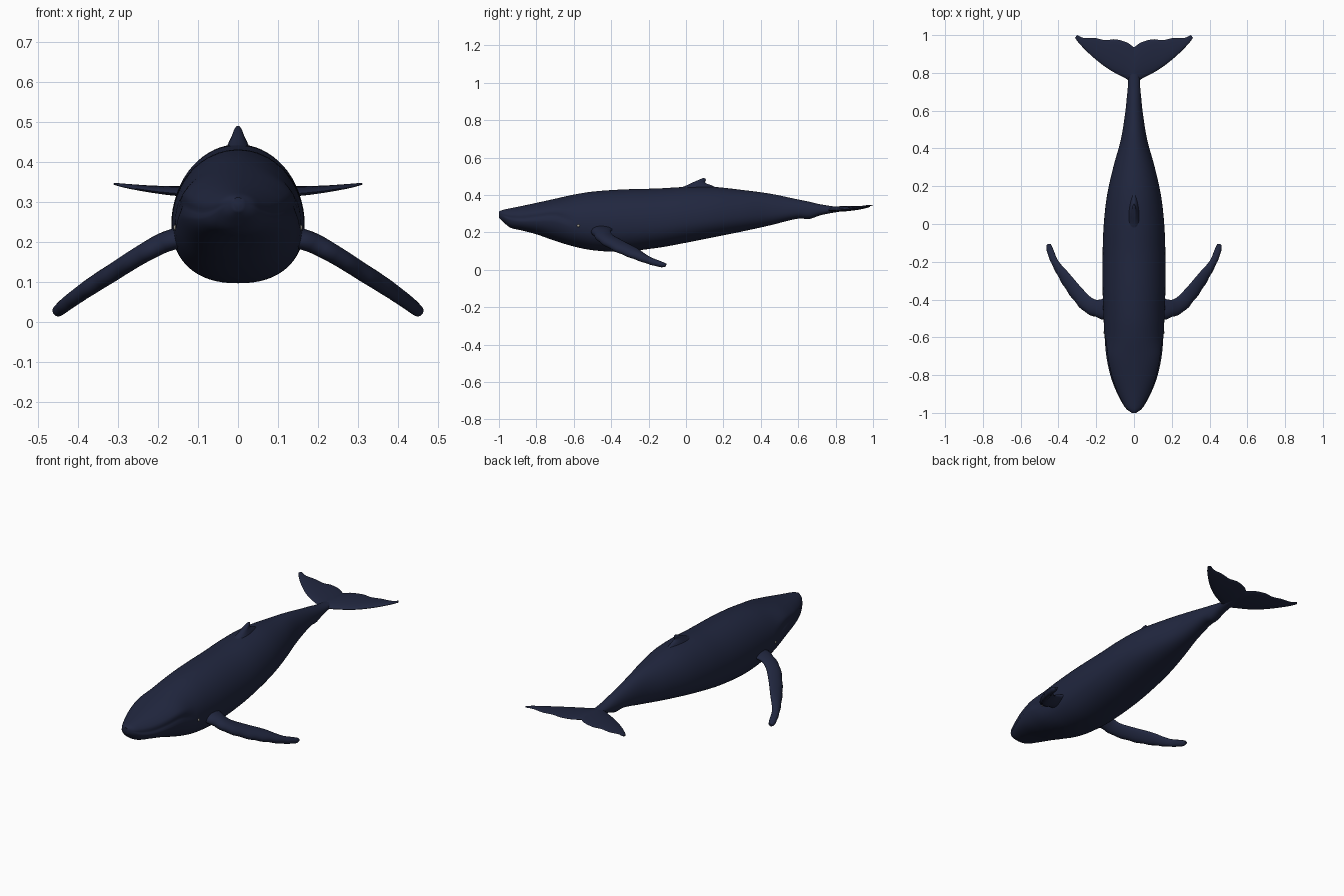
import bpy, bmesh, math
from mathutils import Vector


def material(name, rgb):
    m = bpy.data.materials.new(name)
    m.diffuse_color = (*rgb, 1)
    return m


SKIN = material("dark_skin", (0.015, 0.02, 0.05))
PALE = material("pale_eye", (0.35, 0.33, 0.28))


def sample(rows, u):
    """Smooth (cubic Hermite) interpolation of rows keyed by their first value."""
    n = len(rows)
    i = max(k for k in range(n - 1) if k == 0 or rows[k][0] <= u)
    a, b = rows[i], rows[i + 1]
    p, q = rows[max(i - 1, 0)], rows[min(i + 2, n - 1)]
    h = b[0] - a[0]
    t = (u - a[0]) / h
    out = []
    for k in range(1, len(a)):
        ma = (b[k] - p[k]) / (b[0] - p[0]) * h
        mb = (q[k] - a[k]) / (q[0] - a[0]) * h
        out.append((2*t**3 - 3*t*t + 1) * a[k] + (t**3 - 2*t*t + t) * ma
                   + (3*t*t - 2*t**3) * b[k] + (t**3 - t*t) * mb)
    return out


def loft(name, rings, mirror=False, angle=40):
    bm = bmesh.new()
    vs = [[bm.verts.new(p) for p in r] for r in rings]
    n = len(vs[0])
    for a, b in zip(vs, vs[1:]):
        for j in range(n):
            bm.faces.new((a[j], a[(j + 1) % n], b[(j + 1) % n], b[j]))
    bm.faces.new(vs[0])
    bm.faces.new(vs[-1])
    bmesh.ops.recalc_face_normals(bm, faces=bm.faces)
    me = bpy.data.meshes.new(name)
    bm.to_mesh(me)
    bm.free()
    ob = bpy.data.objects.new(name, me)
    bpy.context.collection.objects.link(ob)
    me.materials.append(SKIN)
    if mirror:
        ob.modifiers.new("mirror", 'MIRROR')
    bpy.ops.object.select_all(action='DESELECT')
    ob.select_set(True)
    bpy.context.view_layer.objects.active = ob
    bpy.ops.object.shade_smooth_by_angle(angle=math.radians(angle))
    return ob


def blade(name, rows, normal, mirror=False, steps=28, sides=20, bumps=0.0):
    """Flattened limb; rows: u, leading xyz, trailing xyz, half thickness."""
    nrm = Vector(normal).normalized()
    rings = []
    u0, u1 = rows[0][0], rows[-1][0]
    for s in range(steps + 1):
        u = u0 + (u1 - u0) * s / steps
        v = sample(rows, u)
        lead, trail, th = Vector(v[:3]), Vector(v[3:6]), v[6]
        lead += (lead - trail) * bumps * math.sin(s * 1.6)
        mid, half = (lead + trail) / 2, (lead - trail) / 2
        ring = []
        for j in range(sides):
            a = 2 * math.pi * j / sides
            fat = 0.8 + 0.25 * math.cos(a)
            ring.append(mid + half * math.cos(a) + nrm * th * fat * math.sin(a))
        rings.append(ring)
    return loft(name, rings, mirror, 60)


# Body: y, top z, bottom z, half width, z of widest line (the mouth on the head)
BODY = [
    (-1.0, 0.312, 0.278, 0.012, 0.298),
    (-0.98, 0.320, 0.258, 0.040, 0.290),
    (-0.94, 0.329, 0.226, 0.067, 0.276),
    (-0.88, 0.341, 0.211, 0.097, 0.270),
    (-0.80, 0.358, 0.190, 0.126, 0.277),
    (-0.70, 0.380, 0.155, 0.147, 0.284),
    (-0.60, 0.402, 0.125, 0.156, 0.252),
    (-0.50, 0.418, 0.105, 0.161, 0.245),
    (-0.35, 0.429, 0.097, 0.166, 0.245),
    (-0.15, 0.435, 0.118, 0.166, 0.250),
    (0.0, 0.443, 0.145, 0.160, 0.265),
    (0.15, 0.443, 0.175, 0.143, 0.280),
    (0.30, 0.427, 0.205, 0.110, 0.295),
    (0.45, 0.407, 0.238, 0.069, 0.305),
    (0.60, 0.376, 0.274, 0.045, 0.315),
    (0.66, 0.364, 0.272, 0.039, 0.315),
    (0.72, 0.350, 0.292, 0.033, 0.320),
    (0.82, 0.336, 0.311, 0.026, 0.323),
    (0.92, 0.336, 0.326, 0.008, 0.331),
]
rings, SIDES = [], 64
for s in range(121):
    y = -1 + 1.92 * (s / 120) ** 1.25
    top, bot, w, zm = sample(BODY, y)
    head = max(0.0, min(1.0, (-0.58 - y) / 0.08)) * min(1.0, (y + 1) / 0.04)
    ring = []
    for j in range(SIDES):
        a = 2 * math.pi * j / SIDES
        c, sn = math.cos(a), math.sin(a)
        e = 1.0 if sn >= 0 else 0.87
        x = w * math.copysign(abs(c) ** e, c)
        z = zm + ((top - zm) * sn if sn > 0 else -(zm - bot) * abs(sn) ** e)
        # Mouth crease: upper jaw sits just inside the lower lip
        k = min(j, SIDES // 2 - j) if j <= SIDES // 2 else 9
        x *= 1 - head * {0: 0.045, 1: 0.06, 2: 0.035, 3: 0.02}.get(k, 0)
        ring.append((x, y, z))
    rings.append(ring)
loft("body", rings, angle=50)

# Dorsal fin: small swept hook
blade("dorsal_fin", [
    (0, 0, -0.10, 0.415, 0, 0.22, 0.405, 0.050),
    (1, 0, -0.01, 0.446, 0, 0.15, 0.446, 0.030),
    (2, 0, 0.04, 0.469, 0, 0.105, 0.464, 0.018),
    (3, 0, 0.075, 0.484, 0, 0.106, 0.480, 0.011),
    (4, 0, 0.093, 0.491, 0, 0.104, 0.488, 0.004),
], (1, 0, 0), steps=20)

# Pectoral flippers: long, drooping and swept back
blade("flipper", [
    (0, 0.11, -0.52, 0.215, 0.11, -0.37, 0.225, 0.036),
    (1, 0.18, -0.50, 0.195, 0.18, -0.40, 0.210, 0.031),
    (2, 0.26, -0.465, 0.155, 0.225, -0.39, 0.184, 0.028),
    (3, 0.335, -0.38, 0.105, 0.285, -0.33, 0.150, 0.026),
    (4, 0.395, -0.285, 0.066, 0.345, -0.26, 0.113, 0.024),
    (5, 0.44, -0.195, 0.036, 0.402, -0.195, 0.068, 0.021),
    (6, 0.462, -0.13, 0.020, 0.430, -0.13, 0.041, 0.017),
    (6.5, 0.460, -0.108, 0.021, 0.442, -0.105, 0.032, 0.008),
], (0.55, 0, 0.83), mirror=True, steps=36, bumps=0.025)

# Tail flukes with a notch and scalloped trailing edge
blade("tail_fluke", [
    (0, 0, 0.73, 0.322, 0, 0.935, 0.333, 0.016),
    (1, 0.035, 0.765, 0.320, 0.04, 0.962, 0.335, 0.016),
    (2, 0.11, 0.805, 0.320, 0.10, 0.978, 0.336, 0.014),
    (3, 0.17, 0.845, 0.323, 0.15, 0.973, 0.336, 0.012),
    (4, 0.23, 0.895, 0.330, 0.21, 0.985, 0.338, 0.009),
    (5, 0.285, 0.950, 0.339, 0.265, 0.985, 0.342, 0.006),
    (6, 0.312, 0.985, 0.345, 0.302, 1.0, 0.346, 0.003),
], (0, -0.08, 1), mirror=True)

# Eyes
for side in (-1, 1):
    bpy.ops.mesh.primitive_uv_sphere_add(segments=16, ring_count=8, radius=0.008,
                                         location=(side * 0.154, -0.575, 0.236))
    eye = bpy.context.object
    eye.name = "eye_right" if side > 0 else "eye_left"
    eye.data.materials.append(PALE)
    bpy.ops.object.shade_smooth_by_angle()
